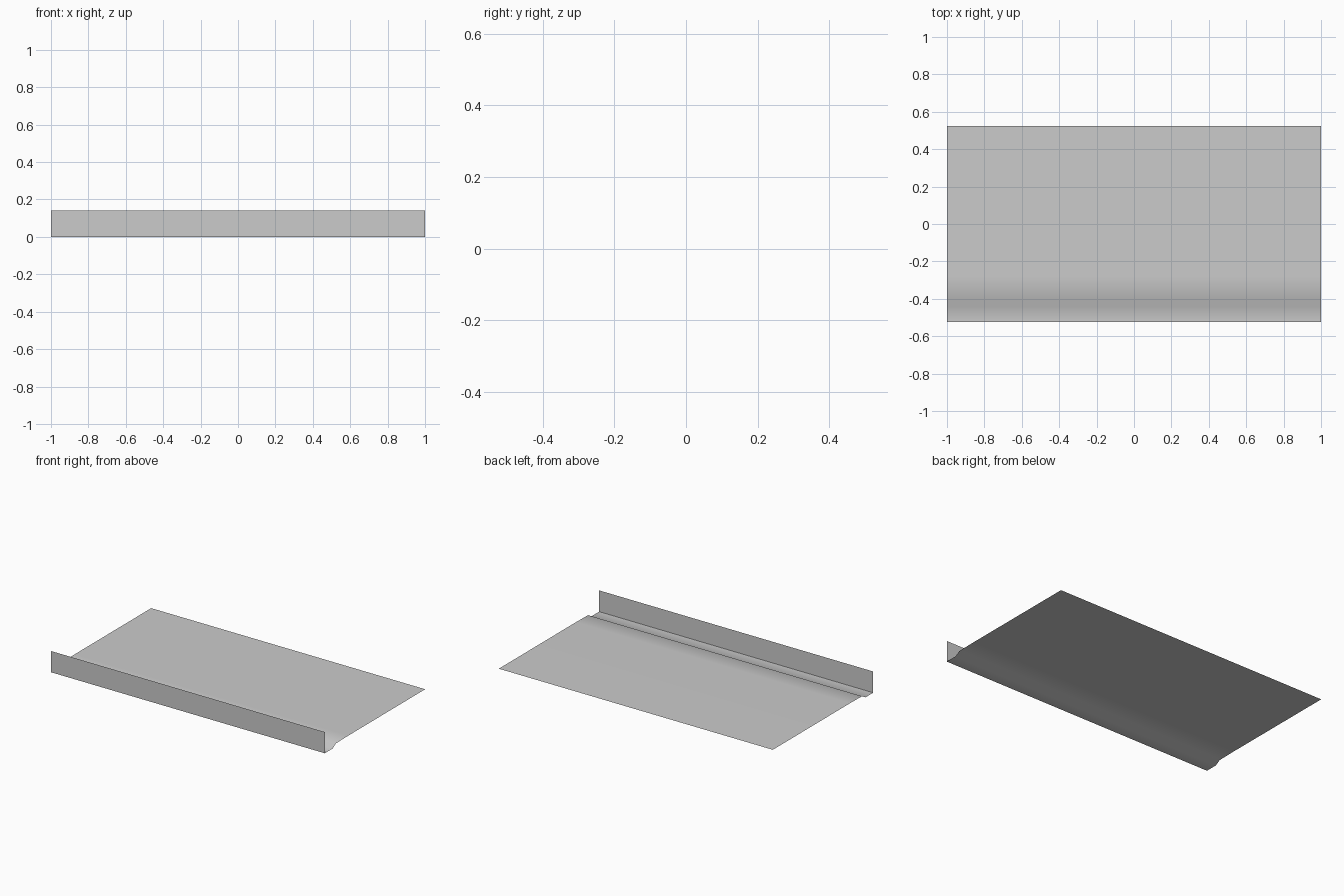
import bpy, bmesh, math

if "Cube" in bpy.data.objects:
    bpy.data.objects.remove(bpy.data.objects["Cube"])

# Side profile (y, z): front lip, flat gutter, small step, long flat tray
profile = [(-0.523, 0.14), (-0.523, 0.0), (-0.443, 0.0),
           (-0.407, 0.021), (-0.28, 0.023), (0.523, 0.023)]

# Open sheet: sweep the profile along x
bm = bmesh.new()
verts = [bm.verts.new((-1, y, z)) for y, z in profile]
edges = [bm.edges.new(pair) for pair in zip(verts, verts[1:])]
swept = bmesh.ops.extrude_edge_only(bm, edges=edges)["geom"]
bmesh.ops.translate(bm, vec=(2, 0, 0),
                    verts=[g for g in swept if isinstance(g, bmesh.types.BMVert)])

# Consistent normals: tray faces up
bmesh.ops.recalc_face_normals(bm, faces=bm.faces)
bm.normal_update()
if max(bm.faces, key=lambda f: f.calc_area()).normal.z < 0:
    bmesh.ops.reverse_faces(bm, faces=bm.faces)

mesh = bpy.data.meshes.new("lipped_tray")
bm.to_mesh(mesh)
bm.free()
tray = bpy.data.objects.new("lipped_tray", mesh)
bpy.context.collection.objects.link(tray)

# Smooth the step, keep the lip corner sharp
bpy.context.view_layer.objects.active = tray
tray.select_set(True)
bpy.ops.object.shade_smooth_by_angle(angle=math.radians(45))
